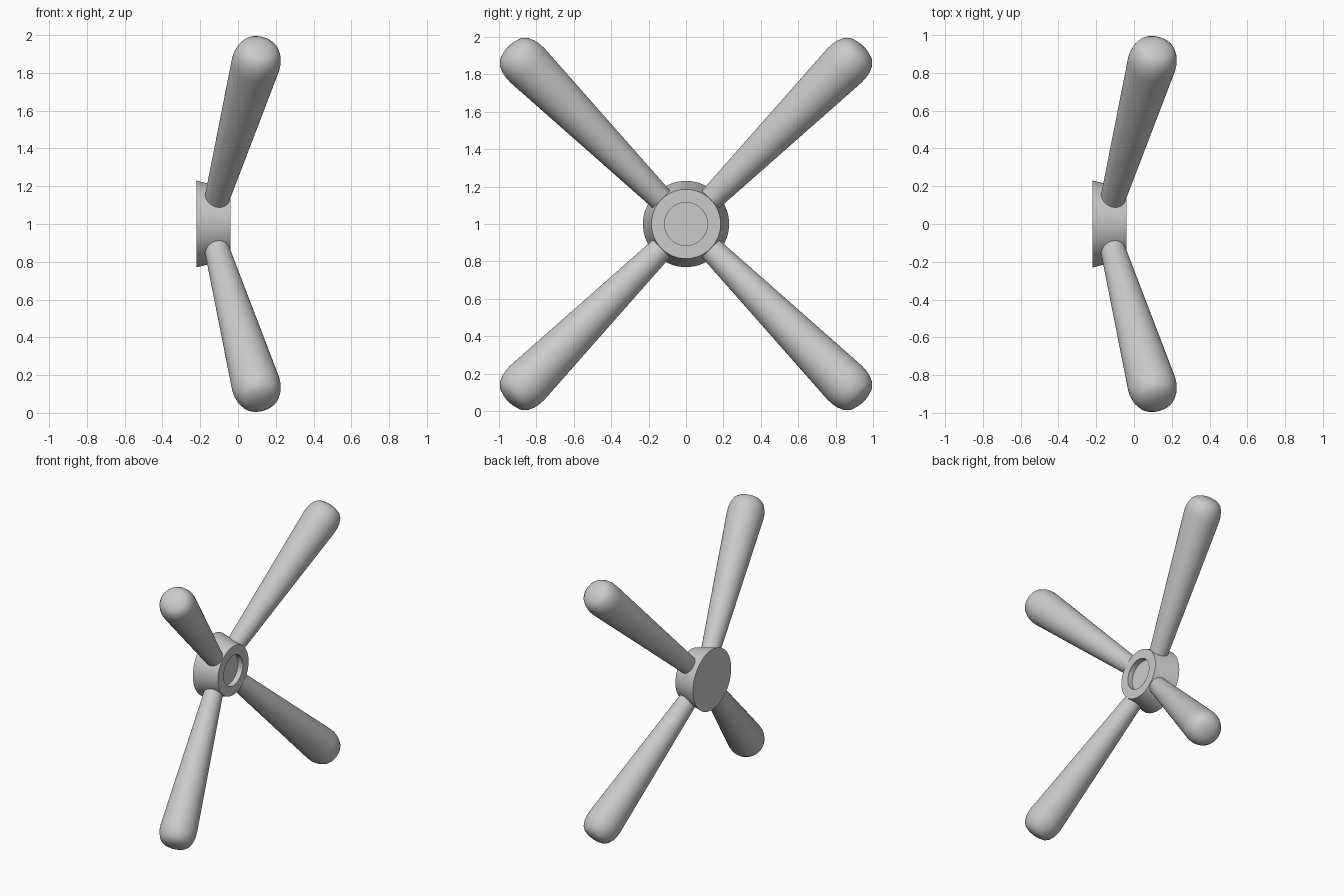
import bpy, bmesh, math
from mathutils import Matrix, Vector

if "Cube" in bpy.data.objects:
    bpy.data.objects.remove(bpy.data.objects["Cube"])


def lathe(name, profile, matrix, steps=48):
    """Revolve (radius, height) points about local z, then place the result."""
    bm = bmesh.new()
    verts = [bm.verts.new((r, 0, h)) for r, h in profile]
    edges = [bm.edges.new(pair) for pair in zip(verts, verts[1:])]
    bmesh.ops.spin(bm, geom=verts + edges, cent=(0, 0, 0), axis=(0, 0, 1),
                   angle=math.tau, steps=steps, use_duplicate=False)
    bmesh.ops.remove_doubles(bm, verts=bm.verts, dist=0.0005)
    bmesh.ops.recalc_face_normals(bm, faces=bm.faces)
    mesh = bpy.data.meshes.new(name)
    bm.to_mesh(mesh)
    bm.free()
    obj = bpy.data.objects.new(name, mesh)
    bpy.context.collection.objects.link(obj)
    obj.matrix_world = matrix
    bpy.ops.object.select_all(action='DESELECT')
    obj.select_set(True)
    bpy.context.view_layer.objects.active = obj
    bpy.ops.object.shade_smooth_by_angle(angle=math.radians(35))
    return obj


def along(origin, direction):
    return Matrix.Translation(origin) @ Vector(direction).to_track_quat('Z', 'Y').to_matrix().to_4x4()


# Tapered hub with a round recess in its front face
hub_profile = [(0, -0.22), (0.23, -0.22), (0.185, -0.04),
               (0.115, -0.04), (0.115, -0.08), (0, -0.08)]
lathe("hub", hub_profile, along((0, 0, 1), (1, 0, 0)), 64)

# Four handle spokes, swelling outwards to rounded ends and tilted forwards
spoke_profile = [(0, 0.16), (0.064, 0.16), (0.070, 0.26), (0.129, 1.22),
                 (0.128, 1.255), (0.121, 1.29), (0.106, 1.325),
                 (0.082, 1.347), (0.045, 1.36), (0, 1.365)]
tilt = math.radians(11.5)
for i in range(4):
    a = math.radians(45 + 90 * i)
    direction = (math.sin(tilt), math.cos(tilt) * math.cos(a), math.cos(tilt) * math.sin(a))
    lathe(f"spoke_{i + 1}", spoke_profile, along((-0.15, 0, 1), direction))
